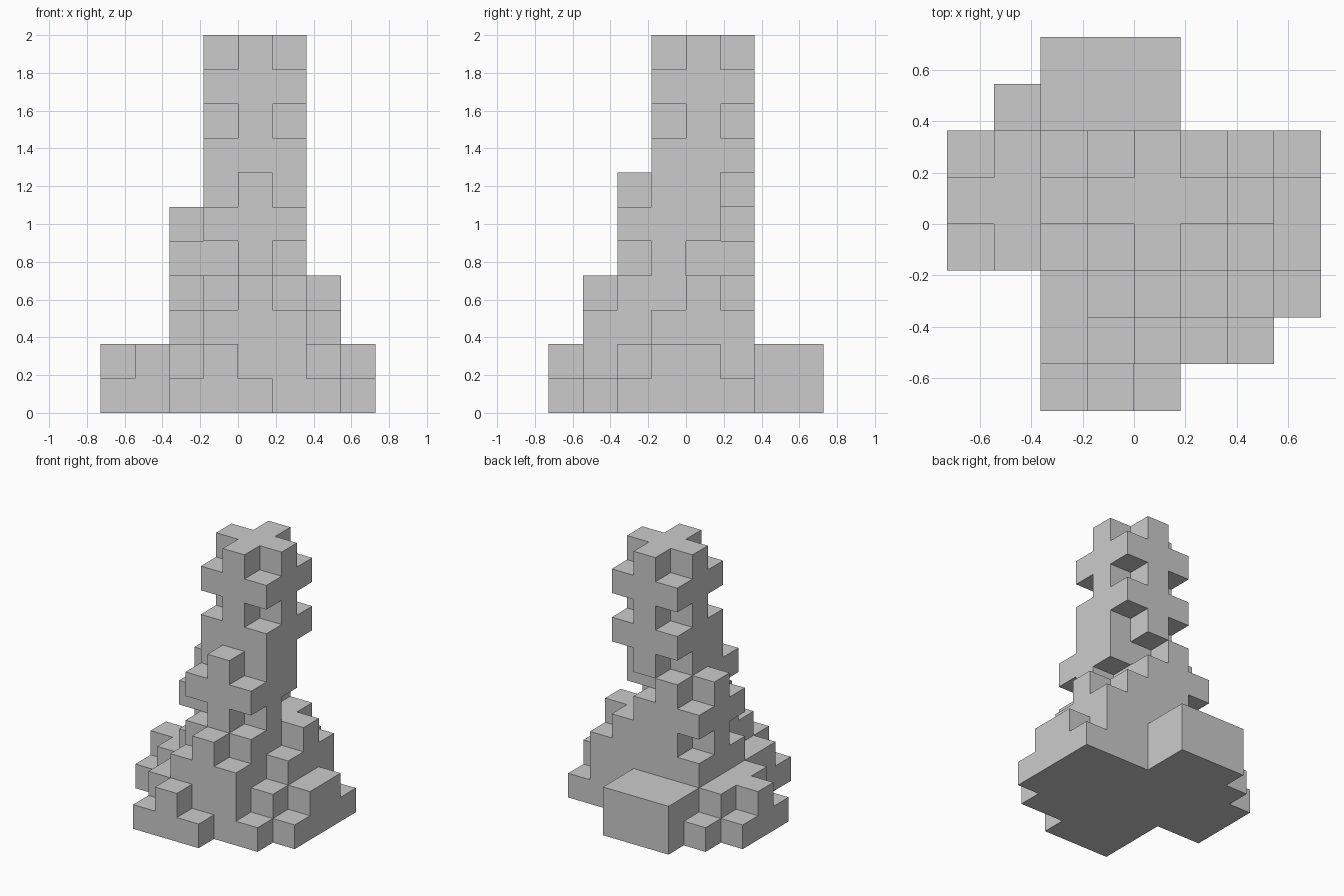
import bpy, bmesh
from mathutils import Vector

if "Cube" in bpy.data.objects:
    bpy.data.objects.remove(bpy.data.objects["Cube"])

S = 2 / 11  # block size; the model fits an 8 x 8 x 11 block grid

# Column heights in blocks: one row per y step (front to back), hex digits along x
HEIGHTS = ["00121000",
           "00234310",
           "00267621",
           "125aba32",
           "226bbb42",
           "125aba31",
           "01222000",
           "00222000"]

# Notches cut out of the columns: (x, y) -> levels removed
NOTCHES = {(3, 2): [4], (5, 2): [4],            # front buttress
           (2, 3): [3], (2, 5): [3],            # left buttress
           (3, 3): [8], (5, 3): [8],            # tower front corners
           (3, 5): [6, 8],                      # tower back left corner
           (5, 5): [4, 5, 6, 8],                # tower back right corner
           (4, 5): [5], (5, 4): [4]}

blocks = {(i, j, k)
          for j, row in enumerate(HEIGHTS)
          for i, h in enumerate(row)
          for k in range(int(h, 16))
          if k not in NOTCHES.get((i, j), [])}


def build_blocks(name, cells):
    """Skin a set of grid blocks, keeping only their outer faces."""
    bm = bmesh.new()
    verts = {}

    def vert(p):
        key = tuple(round(c) for c in p)
        if key not in verts:
            verts[key] = bm.verts.new(((key[0] - 4) * S, (key[1] - 4) * S, key[2] * S))
        return verts[key]

    for cell in cells:
        base = Vector(cell)
        for axis in range(3):
            for side in (0, 1):
                n = [0, 0, 0]
                n[axis] = 1 if side else -1
                if tuple(c + d for c, d in zip(cell, n)) in cells:
                    continue
                u, v = Vector((0, 0, 0)), Vector((0, 0, 0))
                u[(axis + 1) % 3] = 1
                v[(axis + 2) % 3] = 1
                o = base.copy()
                o[axis] += side
                loop = [o, o + u, o + u + v, o + v]
                if not side:
                    loop.reverse()
                bm.faces.new([vert(p) for p in loop])
    mesh = bpy.data.meshes.new(name)
    bm.to_mesh(mesh)
    bm.free()
    obj = bpy.data.objects.new(name, mesh)
    bpy.context.collection.objects.link(obj)
    return obj


# Whole stepped tower as one skinned block body
build_blocks("stepped_block_tower", blocks)
